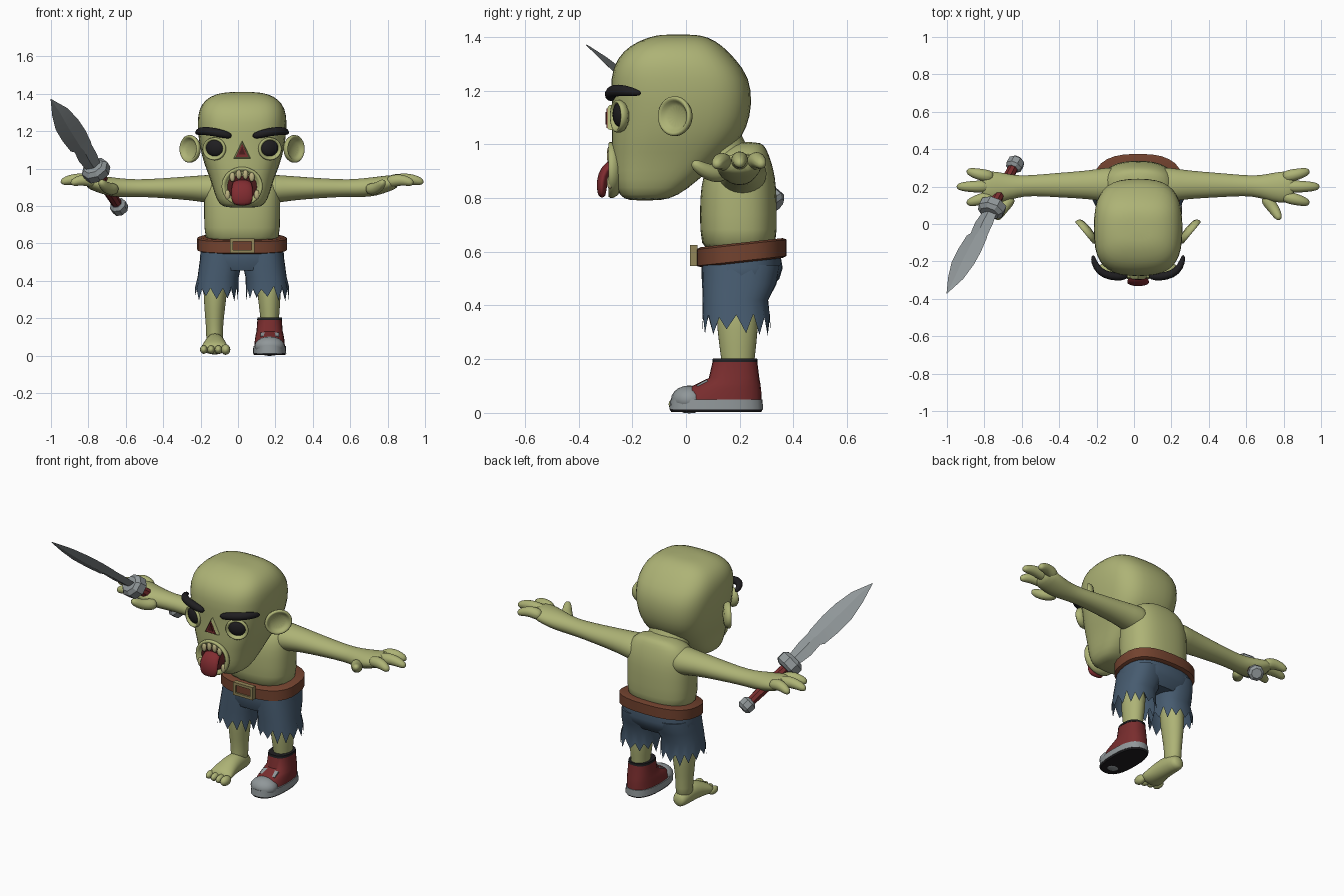
import bpy, bmesh, math, random
from mathutils import Vector, Matrix

random.seed(4)
if "Cube" in bpy.data.objects:
    bpy.data.objects.remove(bpy.data.objects["Cube"])

CX = 0.022  # body symmetry line
X, Y, Z = Vector((1, 0, 0)), Vector((0, 1, 0)), Vector((0, 0, 1))


def material(name, *rgb):
    m = bpy.data.materials.new(name)
    m.use_nodes = True
    m.diffuse_color = (*rgb, 1)
    m.node_tree.nodes["Principled BSDF"].inputs["Base Color"].default_value = (*rgb, 1)
    return m


SKIN = material("green_skin", .42, .45, .18)
DENIM = material("blue_denim", .062, .105, .16)
LEATHER = material("brown_leather", .17, .055, .028)
CANVAS = material("red_canvas", .19, .026, .027)
GREY = material("grey_metal_rubber", .28, .31, .32)
BLACK = material("soft_black", .014, .013, .015)
BRASS = material("dull_brass", .29, .24, .10)
TOOTH = material("old_ivory", .50, .45, .22)
MOUTH = material("dark_mouth", .07, .012, .012)
TONGUE = material("tongue_red", .22, .025, .03)


def finish(name, mat, bm, s=1, sub=0, angle=45):
    """Mirror by s, move onto the symmetry line, shade."""
    for v in bm.verts:
        v.co.x = CX + s * v.co.x
    bmesh.ops.recalc_face_normals(bm, faces=bm.faces[:])
    me = bpy.data.meshes.new(name)
    bm.to_mesh(me)
    bm.free()
    me.materials.append(mat)
    ob = bpy.data.objects.new(name, me)
    bpy.context.collection.objects.link(ob)
    if sub:
        me.shade_smooth()
        mod = ob.modifiers.new("smooth", "SUBSURF")
        mod.levels = mod.render_levels = sub
    else:
        bpy.ops.object.select_all(action="DESELECT")
        ob.select_set(True)
        bpy.context.view_layer.objects.active = ob
        bpy.ops.object.shade_smooth_by_angle(angle=math.radians(angle))
    return ob


def loft(name, mat, rings, u=None, v=None, n=16, p=2, s=1, sub=0, ref=Z, jag=0, angle=45):
    """Skin superellipse sections (x, y, z, half u, half v); jag tears the last one."""
    bm = bmesh.new()
    pts = [Vector(r[:3]) for r in rings]
    loops = []
    for i, r in enumerate(rings):
        a, b = u, v
        if u is None:
            t = (pts[min(i + 1, len(pts) - 1)] - pts[max(i - 1, 0)]).normalized()
            a = t.cross(Y if abs(t.dot(ref)) > .95 else ref).normalized()
            b = a.cross(t)
        loop = []
        for k in range(n):
            th = math.tau * k / n + math.pi / 2
            c, d = (math.copysign(abs(q) ** (2 / p), q) for q in (math.cos(th), math.sin(th)))
            co = pts[i] + a * c * r[3] + b * d * r[4]
            if jag and i == len(rings) - 1:
                co.z += jag * (random.uniform(.5, 1) if k % 2 else -random.uniform(.2, 1))
            loop.append(bm.verts.new(co))
        loops.append(loop)
    for l, m in zip(loops, loops[1:]):
        for k in range(n):
            bm.faces.new((l[k], l[(k + 1) % n], m[(k + 1) % n], m[k]))
    bm.faces.new(loops[0])
    if not jag:
        bm.faces.new(loops[-1])
    return finish(name, mat, bm, s, sub, angle)


def upright(name, mat, rows, **kw):
    """Stack of level sections given as (z, front y, back y, half width, centre x)."""
    rings = [(r[4] if len(r) > 4 else 0, (r[1] + r[2]) / 2, r[0], r[3], (r[2] - r[1]) / 2) for r in rows]
    return loft(name, mat, rings, X, Y, **kw)


def cup(name, c, u, a, b, h, rim, s=1):
    """Skin bowl with a raised rim, opening along u x Z."""
    c, u = Vector(c), Vector(u).normalized()
    nrm = u.cross(Z)
    steps = ((-h, -.2 * a), (.4 * h, 0), (h, -.35 * rim), (.8 * h, -rim), (-.2 * h, -1.4 * rim))
    loft(name, SKIN, [(*(c + nrm * o), a + g, b + g) for o, g in steps], u, Z, s=s, sub=1)


def prim(name, mat, loc, size, rot=(0, 0, 0), s=1, box=False):
    """Ellipsoid or box with given half sizes."""
    bm = bmesh.new()
    if box:
        bmesh.ops.create_cube(bm, size=2)
    else:
        bmesh.ops.create_uvsphere(bm, u_segments=16, v_segments=10, radius=1)
    turn = Matrix.Rotation(rot[2], 4, "Z") @ Matrix.Rotation(rot[0], 4, "X")
    bm.transform(Matrix.Translation(loc) @ turn @ Matrix.Diagonal((*size, 1)))
    return finish(name, mat, bm, s)


# Head, neck and torso
upright("head", SKIN, [
    (.79, -.21, -.10, .08), (.805, -.25, -.03, .125), (.87, -.272, .05, .15), (.94, -.275, .13, .17),
    (1.0, -.28, .19, .195), (1.06, -.278, .23, .215), (1.15, -.278, .25, .235), (1.25, -.285, .24, .243),
    (1.32, -.26, .185, .232), (1.37, -.21, .135, .198), (1.4, -.14, .085, .14), (1.41, -.09, .03, .07)],
    n=20, p=2.9, sub=1)
loft("neck", SKIN, [(0, .18, .88, .14, .1), (0, .1, 1.05, .11, .1)], X, Y)
upright("torso", SKIN, [
    (.58, .06, .335, .20), (.68, .05, .34, .204), (.8, .05, .34, .207), (.88, .06, .334, .205),
    (.94, .09, .318, .19), (.985, .14, .30, .15), (1.01, .19, .28, .07)], n=20, p=2.5, sub=1)

# Face
loft("nose_rim", SKIN, [(0, -.25, 1.085, .06, .07), (0, -.287, 1.085, .05, .06), (0, -.293, 1.085, .042, .05)],
     X, Z, n=3)
loft("nose_hole", CANVAS, [(0, -.28, 1.085, .04, .048), (0, -.297, 1.085, .04, .048)], X, Z, n=3)
loft("nose_hole_depth", MOUTH, [(0, -.28, 1.09, .02, .03), (0, -.3, 1.09, .02, .03)], X, Z, n=3)
cup("lips", (0, -.263, .905), X, .118, .112, .03, .026)
prim("mouth_inside", MOUTH, (0, -.263, .9), (.092, .016, .088))
loft("tongue", TONGUE, [(0, -.24, .925, .02, .045), (0, -.285, .925, .022, .052), (0, -.31, .885, .022, .06),
                        (0, -.315, .835, .02, .06), (0, -.312, .80, .012, .042)], ref=X, sub=1)
for s in (1, -1):
    side = "left" if s > 0 else "right"
    for k, (x, z, h) in enumerate(((.018, .968, .026), (.052, .955, .026), (.078, .86, .026))):
        prim(f"{side}_tooth_{k}", TOOTH, (x, -.283, z), (.015, .012, h), s=s)
    cup(f"{side}_eye_socket", (.145, -.243, 1.105), (.94, .34, 0), .07, .066, .024, .018, s)
    prim(f"{side}_eye", BLACK, (.145, -.245, 1.112), (.052, .024, .047), (0, 0, .35), s)
    loft(f"{side}_eyebrow", BLACK, [
        (.055, -.275, 1.172, .015, .012), (.085, -.283, 1.18, .022, .022), (.15, -.28, 1.196, .024, .024),
        (.21, -.255, 1.203, .022, .024), (.238, -.2, 1.197, .018, .018), (.242, -.165, 1.188, .008, .008)],
        n=10, s=s, sub=1)
    cup(f"{side}_ear", (.272, -.035, 1.105), (.62, .75, 0), .084, .08, .024, .022, s)

    # Arms and hands
    loft(f"{side}_arm", SKIN, [
        (.08, .205, .885, .1, .09), (.17, .21, .89, .095, .078), (.26, .21, .895, .077, .067),
        (.43, .208, .895, .067, .053), (.57, .206, .895, .055, .046), (.65, .2, .897, .06, .052),
        (.72, .195, .905, .08, .052), (.79, .198, .922, .088, .044), (.84, .2, .932, .078, .034)],
        Y, Z, s=s, sub=1)
    digits = {"back_finger": ((.77, .25, .925), (.85, .265, .95), (.92, .285, .92)),
              "middle_finger": ((.78, .2, .93), (.89, .2, .95), (.975, .2, .925)),
              "front_finger": ((.77, .15, .925), (.85, .13, .945), (.92, .11, .92)),
              "thumb": ((.67, .15, .89), (.725, .085, .89), (.76, .02, .935))}
    for part, path in digits.items():
        loft(f"{side}_{part}", SKIN, [(*q, r, r) for q, r in zip(path, (.038, .033, .021))], n=10, s=s, sub=2)

    # Legs and torn trouser legs
    upright(f"{side}_leg", SKIN, [
        (.46, .105, .275, .07, .14), (.3, .115, .27, .062, .145), (.2, .13, .256, .05, .148),
        (.12, .14, .25, .045, .147), (.05, .13, .25, .048, .147)], s=s, sub=1)
    upright(f"{side}_trouser_leg", DENIM, [
        (.55, .062, .35, .11, .11), (.48, .06, .337, .113, .117), (.42, .062, .306, .11, .128),
        (.33, .06, .315, .116, .136)], n=28, p=2.4, s=s, jag=.042)

# Hips, belt and buckle
upright("trouser_seat", DENIM, [(.6, .06, .35, .215), (.54, .057, .36, .224), (.5, .058, .348, .226),
                                (.455, .075, .31, .2)], n=24, p=2.6)
loft("belt", LEATHER, [(0, .207, z, .24 - i, .168 - i) for z, i in
                       ((.56, .015), (.566, 0), (.627, 0), (.634, .015))], X, Vector((0, 1, .11)), n=28, p=2.6)
for name, x, z, w, h in (("top", 0, .618, .066, .008), ("bottom", 0, .556, .066, .008),
                         ("left", .058, .587, .008, .036), ("right", -.058, .587, .008, .036)):
    prim(f"buckle_{name}", BRASS, (x, .028, z), (w, .014, h), box=True)
prim("buckle_centre", LEATHER, (0, .034, .587), (.052, .01, .026), box=True)

# Bare right foot
loft("bare_foot", SKIN, [
    (.145, .26, .045, .03, .03), (.145, .235, .05, .045, .045), (.145, .17, .065, .052, .06),
    (.145, .09, .06, .058, .055), (.147, .03, .045, .072, .04), (.147, -.015, .034, .078, .028)],
    X, Z, s=-1, sub=1)
for k in range(4):
    big = k == 0
    prim(f"toe_{k}", SKIN, (.088 + .039 * k, -.025 + .008 * k, .032), (.025 if big else .02, .04, .028 if big else .023),
         s=-1)

# Left shoe
SX = .147
upright("shoe_tread", BLACK, [(.003, -.055, .28, .083, SX), (.012, -.06, .285, .087, SX)], n=24, p=2.5)
upright("shoe_sole", GREY, [(.012, -.062, .287, .089, SX), (.05, -.058, .285, .087, SX)], n=24, p=2.5)
upright("shoe_upper", CANVAS, [
    (.045, -.04, .282, .082, SX), (.085, -.01, .28, .079, SX), (.108, .04, .277, .075, SX),
    (.13, .085, .273, .07, SX), (.195, .1, .265, .065, SX)], n=24, p=2.4)
upright("shoe_opening", BLACK, [(.19, .098, .267, .067, SX), (.203, .1, .265, .065, SX)], n=24, p=2.4)
prim("shoe_toe_cap", GREY, (SX, .012, .05), (.08, .068, .052))
prim("shoe_lace", GREY, (SX, .062, .108), (.05, .022, .007), (.5, 0, 0), box=True)

# Knife: stations measured from the pommel along the blade direction
base = Vector((-.63 - CX, .33, .785))
along = Vector((-.37, -.70, .585)).normalized()
wide = Vector((.85, -.1, 0))
wide = (wide + Z * (-wide.dot(along) / along.z)).normalized()
flat = along.cross(wide)


def knife_part(name, mat, stations, n=8):
    loft(name, mat, [(*(base + along * t + wide * off), a, b) for t, off, a, b in stations],
         wide, flat, n=n, angle=25)


knife_part("knife_pommel", GREY, [(-.02, 0, .03, .03), (-.005, 0, .046, .046), (.035, 0, .046, .046),
                                  (.05, 0, .03, .03)])
knife_part("knife_handle", CANVAS, [(.04, 0, .027, .027), (.18, 0, .032, .032), (.32, 0, .027, .027)])
knife_part("knife_guard", GREY, [(.305, 0, .05, .045), (.32, 0, .076, .066), (.365, 0, .076, .066),
                                 (.385, 0, .055, .045)])
knife_part("knife_blade", GREY, [
    (.37, 0, .04, .016), (.46, 0, .052, .016), (.54, .005, .05, .016), (.56, 0, .06, .016), (.66, 0, .068, .016),
    (.76, 0, .066, .015), (.87, .004, .045, .011), (.985, 0, .002, .002)], n=4)
